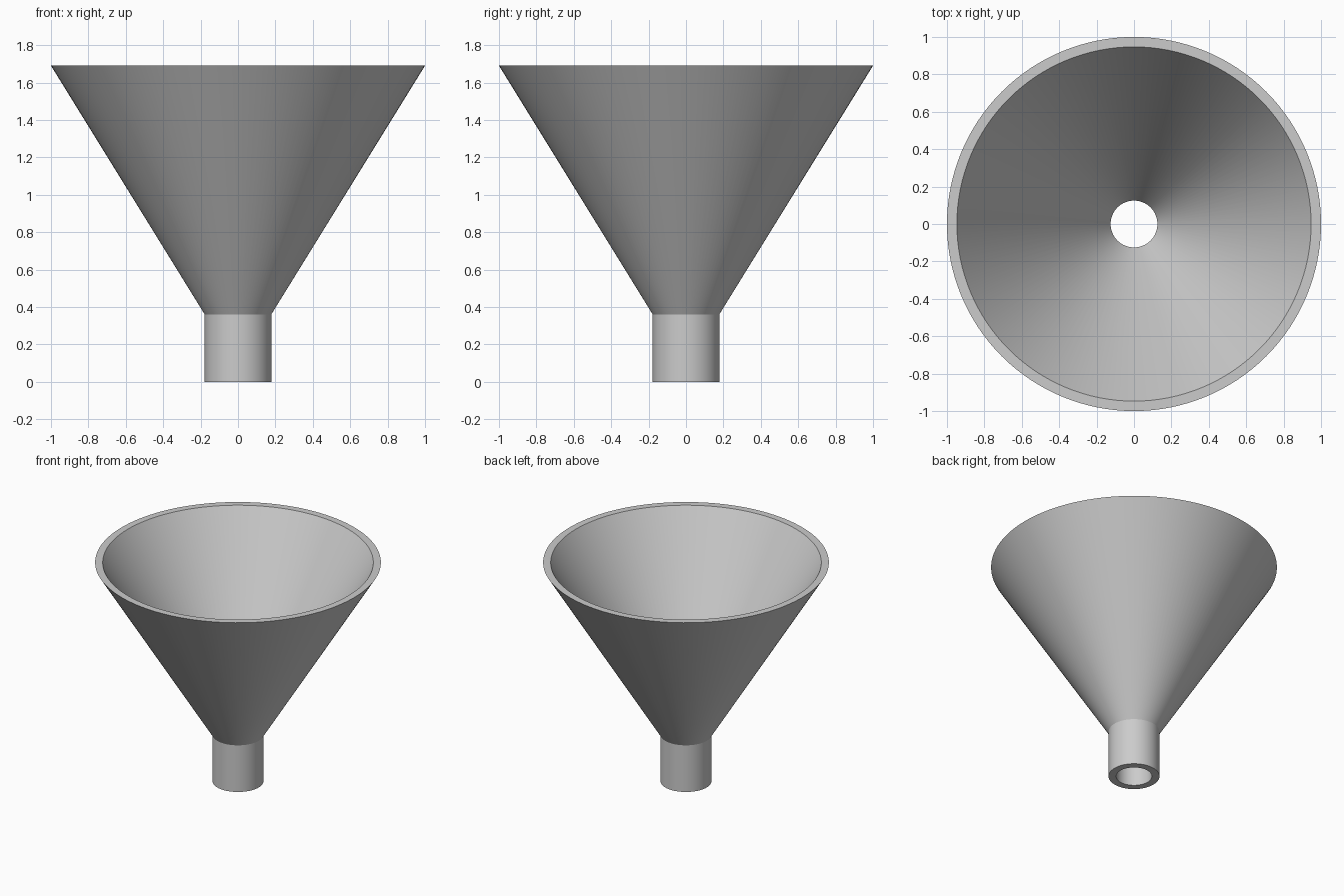
import bpy
import bmesh
from math import tau
from mathutils import Vector

cube = bpy.data.objects.get("Cube")
if cube:
    bpy.data.objects.remove(cube, do_unlink=True)

# Plain grey for the whole funnel
grey = bpy.data.materials.new("grey")
grey.use_nodes = True
colour = (0.6, 0.6, 0.6, 1)
grey.diffuse_color = colour
grey.node_tree.nodes["Principled BSDF"].inputs["Base Color"].default_value = colour

# Wall cross-section (radius, height): up the outside, over the rim, down the bore
WALL, SPOUT, NECK, TOP = 0.053, 0.178, 0.36, 1.69
profile = [(SPOUT, 0), (SPOUT, NECK), (1, TOP),
           (1 - WALL, TOP), (SPOUT - WALL, NECK), (SPOUT - WALL, 0)]

bm = bmesh.new()
points = [bm.verts.new((r, 0, z)) for r, z in profile]
edges = [bm.edges.new((a, b)) for a, b in zip(points, points[1:] + points[:1])]
bmesh.ops.spin(bm, geom=points + edges, cent=Vector(), axis=Vector((0, 0, 1)),
               angle=tau, steps=128)
bmesh.ops.remove_doubles(bm, verts=bm.verts, dist=0.0001)
bmesh.ops.recalc_face_normals(bm, faces=bm.faces)
mesh = bpy.data.meshes.new("funnel")
bm.to_mesh(mesh)
bm.free()
mesh.materials.append(grey)

# Funnel: cone and spout in one hollow body
funnel = bpy.data.objects.new("funnel", mesh)
bpy.context.collection.objects.link(funnel)
bpy.ops.object.select_all(action="DESELECT")
funnel.select_set(True)
bpy.context.view_layer.objects.active = funnel
bpy.ops.object.shade_smooth_by_angle(angle=0.4)
